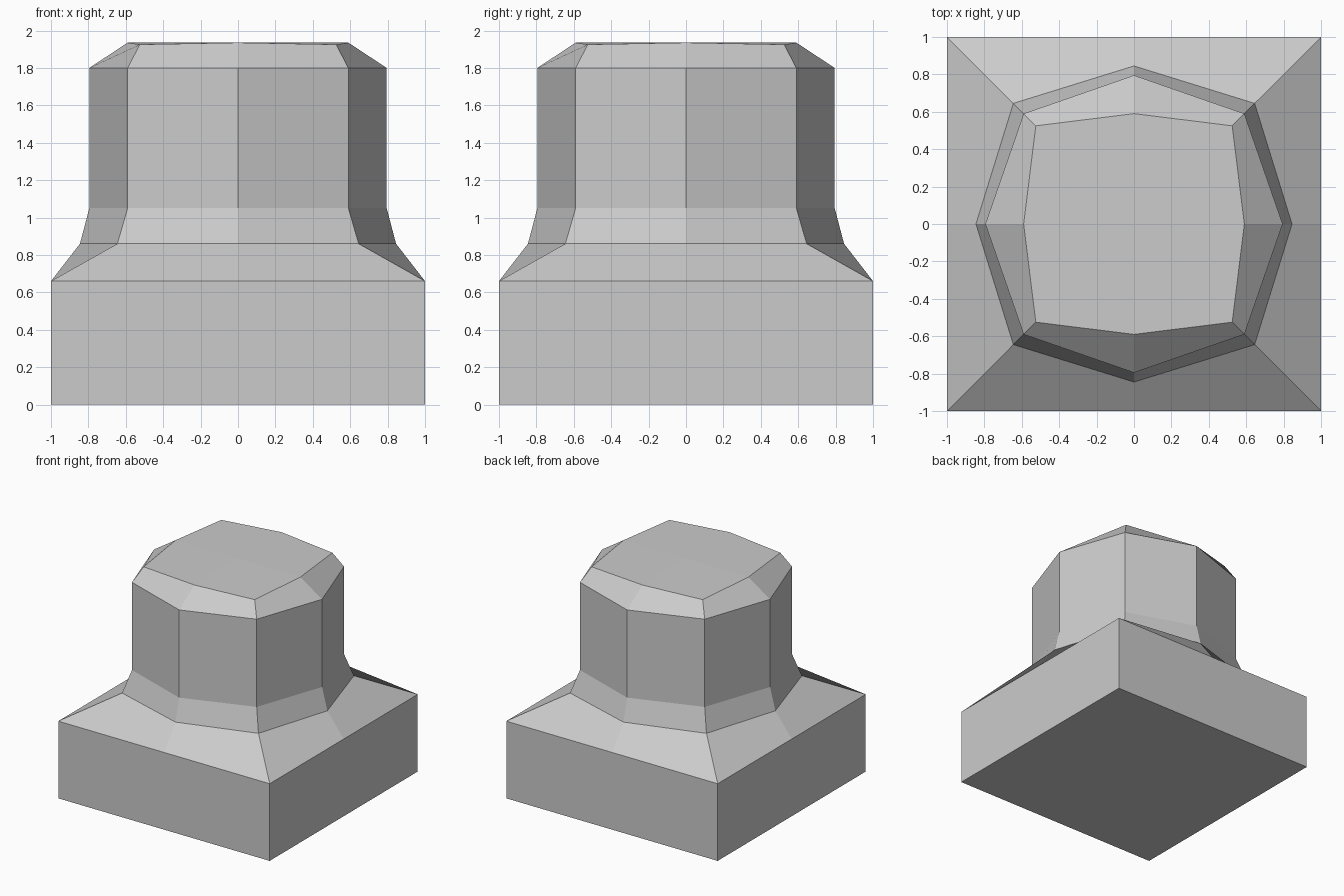
import bpy, bmesh

if "Cube" in bpy.data.objects:
    bpy.data.objects.remove(bpy.data.objects["Cube"])

# Ring profile: (corner offset, corner z, side-middle offset, side-middle z)
RINGS = [
    (1.0, 0.0, 1.0, 0.0),          # foot of square base
    (1.0, 0.66, 1.0, 0.66),        # top of square base
    (0.645, 0.86, 0.845, 0.86),    # sloped shoulder
    (0.59, 1.05, 0.795, 1.05),     # bottom of column
    (0.59, 1.80, 0.795, 1.80),     # top of column
    (0.525, 1.925, 0.59, 1.935),   # chamfered top edge
]
DIRECTIONS = [(-1, -1), (0, -1), (1, -1), (1, 0), (1, 1), (0, 1), (-1, 1), (-1, 0)]


def add_ring(bm, corner, corner_z, middle, middle_z):
    ring = []
    for dx, dy in DIRECTIONS:
        size, z = (corner, corner_z) if dx and dy else (middle, middle_z)
        ring.append(bm.verts.new((dx * size, dy * size, z)))
    return ring


bm = bmesh.new()
rings = [add_ring(bm, *r) for r in RINGS]

# Walls between neighbouring rings
for low, high in zip(rings, rings[1:]):
    for i in range(8):
        j = (i + 1) % 8
        bm.faces.new((low[i], low[j], high[j], high[i]))

# Underside
bm.faces.new(reversed(rings[0]))

# Slightly crowned top, one quad per quarter
centre = bm.verts.new((0, 0, 1.935))
top = rings[-1]
for i in range(0, 8, 2):
    bm.faces.new((top[i - 1], top[i], top[i + 1], centre))

bmesh.ops.recalc_face_normals(bm, faces=bm.faces)
mesh = bpy.data.meshes.new("square_based_post")
bm.to_mesh(mesh)
bm.free()
post = bpy.data.objects.new("square_based_post", mesh)
bpy.context.collection.objects.link(post)
